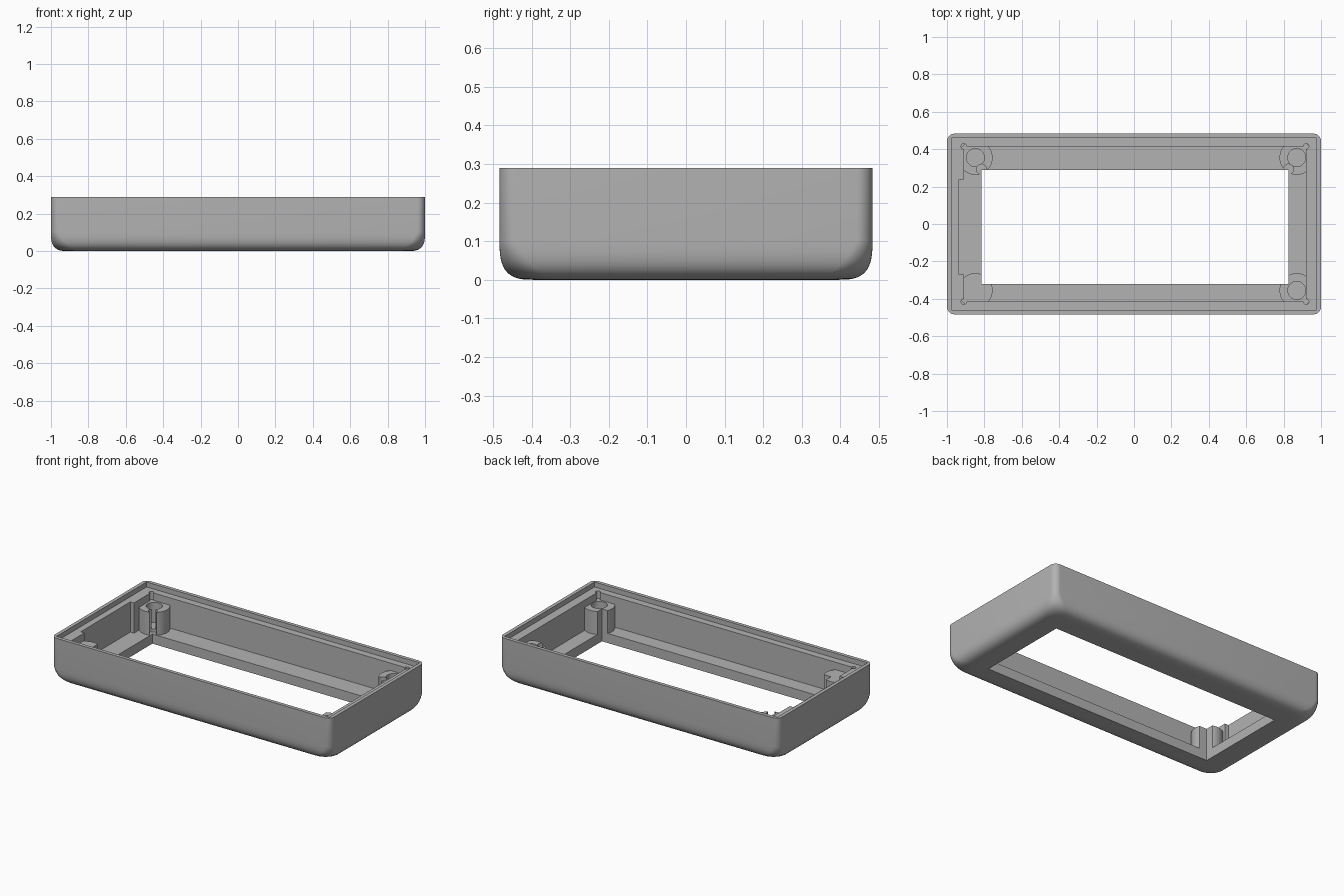
import bpy, bmesh, math
from mathutils import Matrix

old = bpy.data.objects.get("Cube")
if old:
    bpy.data.objects.remove(old, do_unlink=True)

HX, HY, HEIGHT, FLOOR = 1.0, 0.483, 0.29, 0.062
OPENING = (-0.815, 0.826, -0.32, 0.288)

grey = bpy.data.materials.new("plain grey")
grey.use_nodes = True
grey.diffuse_color = (0.45, 0.45, 0.45, 1)
grey.node_tree.nodes["Principled BSDF"].inputs["Base Color"].default_value = grey.diffuse_color


def finish(bm, name):
    bmesh.ops.recalc_face_normals(bm, faces=bm.faces)
    mesh = bpy.data.meshes.new(name)
    bm.to_mesh(mesh)
    bm.free()
    mesh.materials.append(grey)
    obj = bpy.data.objects.new(name, mesh)
    bpy.context.collection.objects.link(obj)
    return obj


def box(name, x0, x1, y0, y1, z0, z1):
    bm = bmesh.new()
    bmesh.ops.create_cube(bm, size=1)
    for v in bm.verts:
        v.co = ((x0 + x1) / 2 + v.co.x * (x1 - x0),
                (y0 + y1) / 2 + v.co.y * (y1 - y0),
                (z0 + z1) / 2 + v.co.z * (z1 - z0))
    return finish(bm, name)


def cylinder(name, x, y, r, z0, z1, sides=48):
    bm = bmesh.new()
    bmesh.ops.create_cone(bm, cap_ends=True, segments=sides, radius1=r, radius2=r,
                          depth=z1 - z0, matrix=Matrix.Translation((x, y, (z0 + z1) / 2)))
    return finish(bm, name)


def activate(obj):
    bpy.ops.object.select_all(action='DESELECT')
    obj.select_set(True)
    bpy.context.view_layer.objects.active = obj


def combine(obj, other, operation='DIFFERENCE'):
    activate(obj)
    mod = obj.modifiers.new("join", 'BOOLEAN')
    mod.operation, mod.solver, mod.object = operation, 'EXACT', other
    bpy.ops.object.modifier_apply(modifier=mod.name)
    bpy.data.objects.remove(other, do_unlink=True)


def ring(bm, inset, radius, z, steps=10):
    # Rounded rectangle outline
    verts = []
    for k, (sx, sy) in enumerate([(1, 1), (-1, 1), (-1, -1), (1, -1)]):
        for i in range(steps + 1):
            a = math.pi / 2 * (k + i / steps)
            verts.append(bm.verts.new((sx * (HX - inset - radius) + radius * math.cos(a),
                                       sy * (HY - inset - radius) + radius * math.sin(a), z)))
    return verts


# Outer body: softened lower edge, corners widening toward the bottom
bm = bmesh.new()
rings, n = [], 14
for i in range(n + 1):
    a = math.pi / 2 * i / n
    u, w = math.sin(a) ** (2 / 3), math.cos(a) ** (2 / 3)
    rings.append(ring(bm, 0.09 * (1 - u), 0.04 + 0.06 * w, 0.1 * (1 - w)))
rings.append(ring(bm, 0, 0.04, HEIGHT))
for low, high in zip(rings, rings[1:]):
    for i in range(len(low)):
        j = (i + 1) % len(low)
        bm.faces.new((low[i], low[j], high[j], high[i]))
bm.faces.new(rings[0])
bm.faces.new(rings[-1])
frame = finish(bm, "bezel_frame")

# Lip step, main cavity, left wall recess and corner reliefs
combine(frame, box("lip_cut", -0.977, 0.977, -0.46, 0.46, 0.258, 0.4))
combine(frame, box("cavity_cut", -0.91, 0.92, -0.415, 0.415, FLOOR, 0.4))
combine(frame, box("recess_cut", -0.936, -0.8, -0.27, 0.237, FLOOR, 0.4))
for x in (-0.91, 0.92):
    for y in (-0.415, 0.415):
        combine(frame, cylinder("relief_cut", x, y, 0.015, FLOOR, 0.4, 20))

# Corner screw posts, cut off by the wall and the opening
for side, x in (("left", 0.87), ("right", -0.848)):
    for end, y in (("back", 0.355), ("front", -0.355)):
        post = cylinder(f"{end}_{side}_post", x, y, 0.092, FLOOR - 0.01, 0.21)
        inside = box("wall_limit", -0.925, 0.935, -0.43, 0.43, 0, 0.4)
        combine(post, inside, 'INTERSECT')
        combine(post, box("opening_cut", *OPENING, -0.1, 0.4))
        if end == "back":
            corner = OPENING[1] if side == "left" else OPENING[0]
            combine(post, cylinder("notch_cut", corner, 0.293, 0.027, FLOOR, 0.4, 24))
        if (side, end) != ("right", "front"):
            combine(post, cylinder("hole_cut", x, y, 0.048, 0.08, 0.4, 32))
        combine(frame, post, 'UNION')

# Window opening through the floor
combine(frame, box("opening_cut", *OPENING, -0.1, 0.4))

activate(frame)
bpy.ops.object.shade_smooth_by_angle(angle=math.radians(30))
